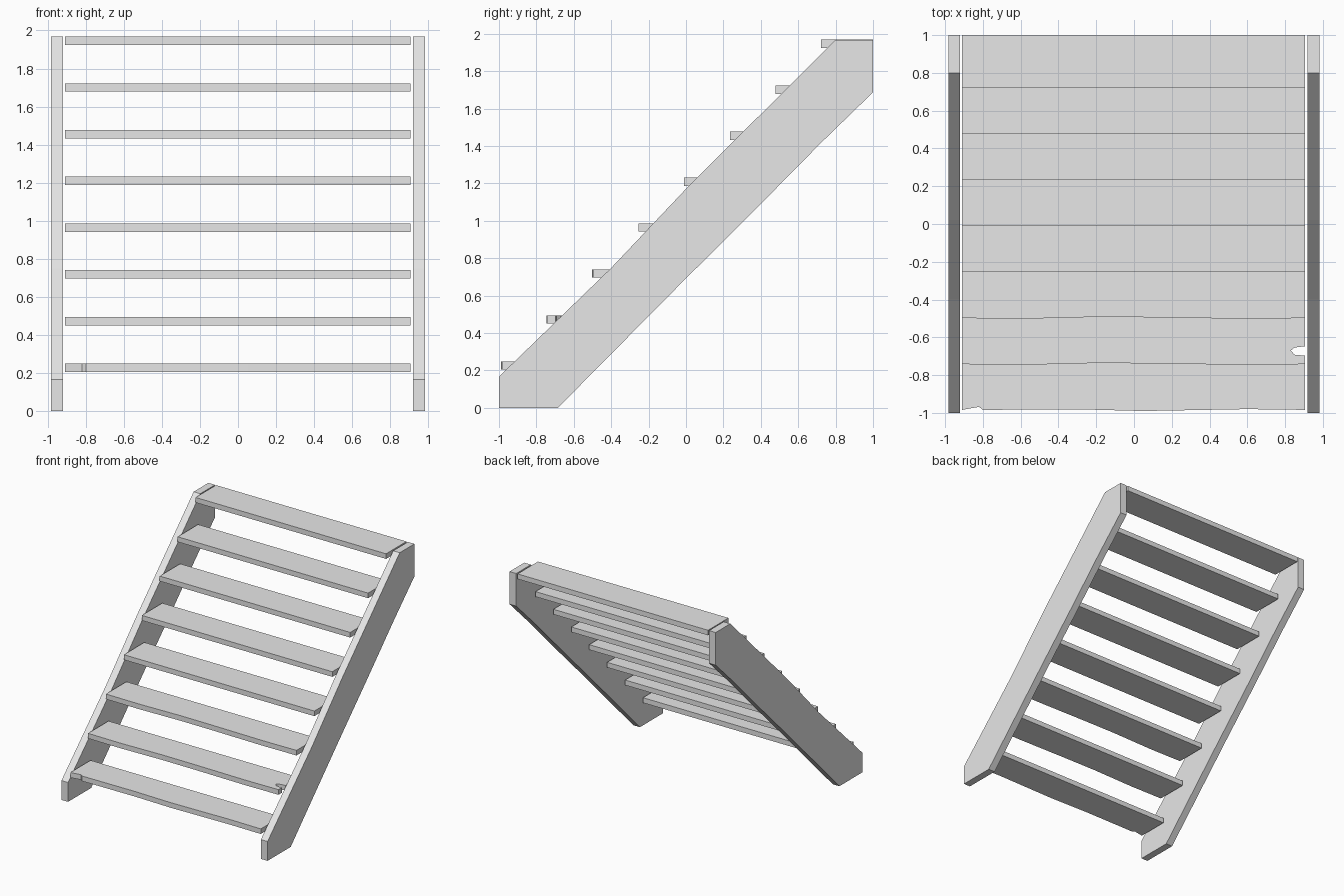
import bpy
import bmesh

old = bpy.data.objects.get("Cube")
if old:
    bpy.data.objects.remove(old, do_unlink=True)

grey = bpy.data.materials.new("plain grey")
grey.use_nodes = True
colour = (0.8, 0.8, 0.8, 1)
grey.diffuse_color = colour
grey.node_tree.nodes["Principled BSDF"].inputs["Base Color"].default_value = colour


def extrude_outline(name, points, direction):
    """Make a closed solid by pushing a flat outline along a direction."""
    bm = bmesh.new()
    face = bm.faces.new([bm.verts.new(p) for p in points])
    result = bmesh.ops.extrude_face_region(bm, geom=[face], use_keep_orig=True)
    verts = [v for v in result["geom"] if isinstance(v, bmesh.types.BMVert)]
    bmesh.ops.translate(bm, verts=verts, vec=direction)
    bmesh.ops.recalc_face_normals(bm, faces=bm.faces)
    mesh = bpy.data.meshes.new(name)
    bm.to_mesh(mesh)
    bm.free()
    mesh.materials.append(grey)
    obj = bpy.data.objects.new(name, mesh)
    bpy.context.collection.objects.link(obj)
    return obj


# Sloping side boards with slightly worn edges
side_profile = [(-1, 0), (-0.685, 0), (-0.02, 0.672), (0.37, 1.06), (0.72, 1.415),
                (1, 1.687), (1, 1.968), (0.8, 1.968), (0.02, 1.192),
                (-0.4, 0.748), (-1, 0.167)]
for name, x in (("right_side_board", -0.983), ("left_side_board", 0.919)):
    extrude_outline(name, [(x, y, z) for y, z in side_profile], (0.063, 0, 0))

# Treads, with wear on the lowest ones
LEFT, RIGHT = 0.906, -0.91
DEPTH, THICK = 0.278, 0.044
chipped_front = [(RIGHT, 0.002), (-0.82, 0.018), (-0.8, 0.002), (-0.3, 0.005),
                 (0.05, -0.004), (0.6, 0.006), (LEFT, 0.002)]
wavy_front = [(RIGHT, 0), (-0.6, -0.004), (-0.2, 0.006), (0.1, 0.004),
              (0.6, -0.004), (LEFT, 0)]
straight_front = [(RIGHT, 0), (LEFT, 0)]
side_notch = [(LEFT, 0.045), (0.85, 0.05), (0.83, 0.072), (0.85, 0.088), (LEFT, 0.095)]
fronts = [chipped_front, wavy_front, wavy_front]

for i in range(8):
    y, z = -0.986 + 0.244 * i, 0.205 + 0.2456 * i
    outline = list(fronts[i] if i < len(fronts) else straight_front)
    if i == 1:
        outline += side_notch
    outline += [(LEFT, DEPTH), (RIGHT, DEPTH)]
    extrude_outline(f"tread_{i + 1}", [(px, y + py, z) for px, py in outline], (0, 0, THICK))
